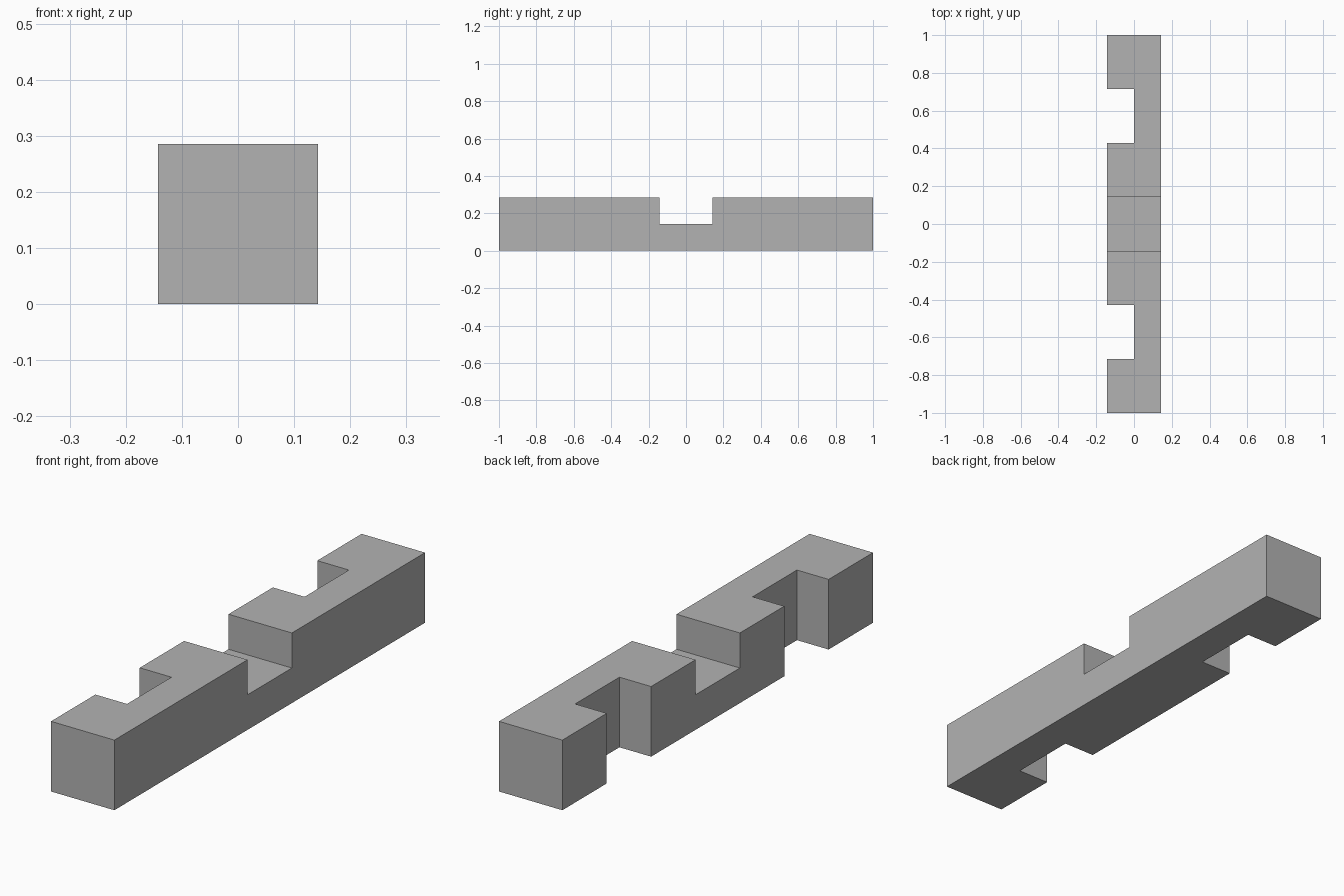
import bpy
import bmesh
from mathutils import Vector

default = bpy.data.objects.get("Cube")
if default:
    bpy.data.objects.remove(default, do_unlink=True)

U = 1 / 7  # half the bar's thickness; every cut lies on this grid

grey = bpy.data.materials.new("plain_grey")
grey.use_nodes = True
colour = (0.45, 0.45, 0.45, 1)
grey.diffuse_color = colour
grey.node_tree.nodes["Principled BSDF"].inputs["Base Color"].default_value = colour


def box(name, low, high):
    """Box between two corners given in grid units."""
    low, high = Vector(low) * U, Vector(high) * U
    bm = bmesh.new()
    bmesh.ops.create_cube(bm, size=1)
    bmesh.ops.scale(bm, vec=high - low, verts=bm.verts)
    bmesh.ops.translate(bm, vec=(low + high) / 2, verts=bm.verts)
    mesh = bpy.data.meshes.new(name)
    bm.to_mesh(mesh)
    bm.free()
    obj = bpy.data.objects.new(name, mesh)
    bpy.context.collection.objects.link(obj)
    mesh.materials.append(grey)
    return obj


# Square bar
bar = box("notched_bar", (-1, -7, 0), (1, 7, 2))

# Central top notch and the two side notches
cutters = [
    box("top_notch_cutter", (-2, -1, 1), (2, 1, 3)),
    box("front_side_notch_cutter", (-2, -5, -1), (0, -3, 3)),
    box("back_side_notch_cutter", (-2, 3, -1), (0, 5, 3)),
]
for cutter in cutters:
    cut = bar.modifiers.new(cutter.name, "BOOLEAN")
    cut.operation = "DIFFERENCE"
    cut.solver = "EXACT"
    cut.object = cutter

# Bake the cuts into the bar, then discard the cutters
bpy.context.view_layer.update()
graph = bpy.context.evaluated_depsgraph_get()
carved = bpy.data.meshes.new_from_object(bar.evaluated_get(graph))
bar.modifiers.clear()
bar.data = carved
for cutter in cutters:
    bpy.data.objects.remove(cutter, do_unlink=True)
